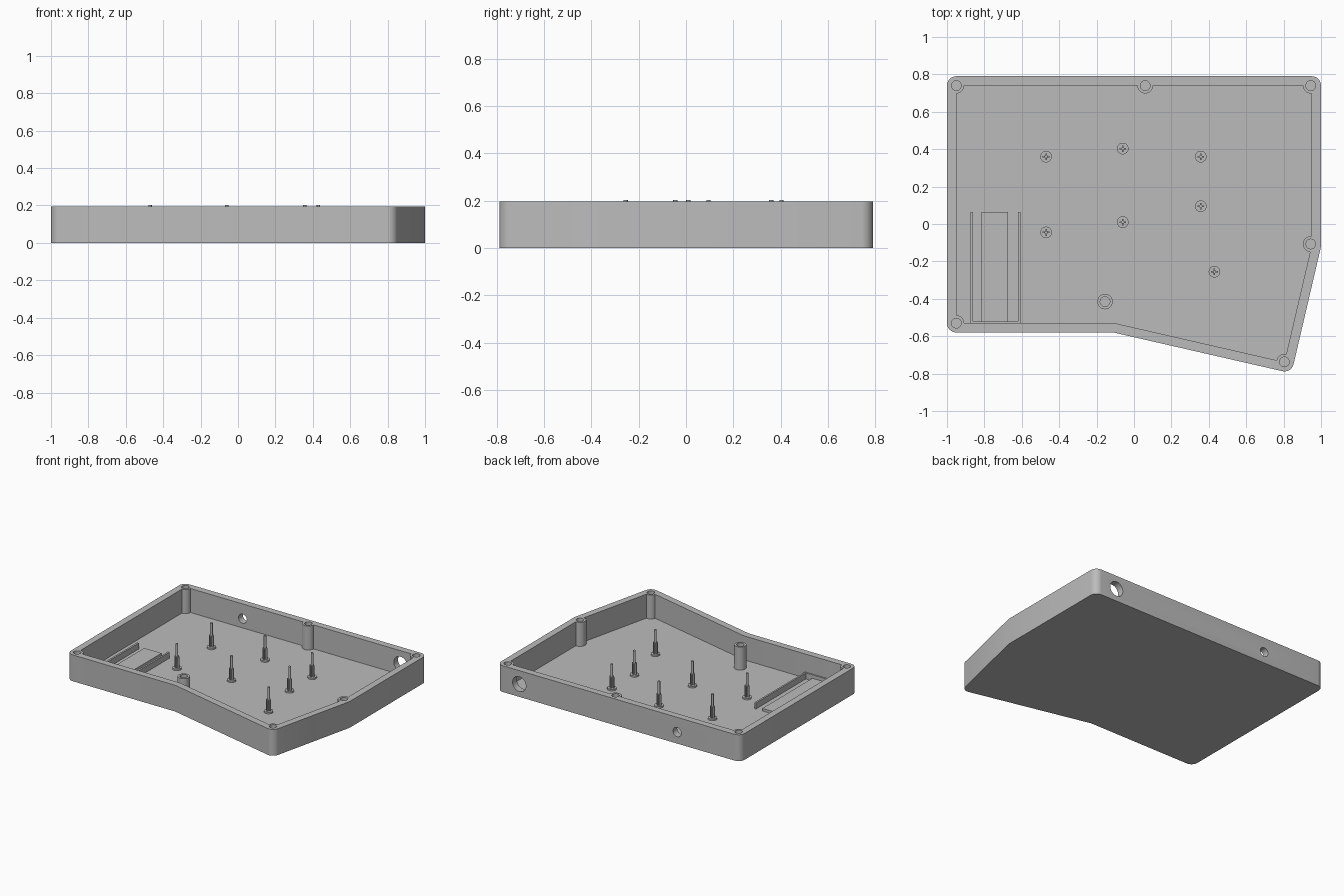
import bpy, bmesh, math
from mathutils import Vector

if "Cube" in bpy.data.objects:
    bpy.data.objects.remove(bpy.data.objects["Cube"])

H, FLOOR, WALL_R, BOSS_R, HOLE_R = 0.195, 0.017, 0.05, 0.042, 0.026

grey = bpy.data.materials.new("plain_grey")
grey.diffuse_color = (0.5, 0.5, 0.5, 1)
grey.use_nodes = True
grey.node_tree.nodes["Principled BSDF"].inputs["Base Color"].default_value = grey.diffuse_color


def finish(bm, name):
    bmesh.ops.recalc_face_normals(bm, faces=bm.faces)
    me = bpy.data.meshes.new(name)
    bm.to_mesh(me)
    bm.free()
    me.materials.append(grey)
    ob = bpy.data.objects.new(name, me)
    bpy.context.collection.objects.link(ob)
    return ob


def prism(name, pts, z0, z1):
    bm = bmesh.new()
    face = bm.faces.new([bm.verts.new((x, y, z0)) for x, y in pts])
    ext = bmesh.ops.extrude_face_region(bm, geom=[face])
    bmesh.ops.translate(bm, vec=(0, 0, z1 - z0),
                        verts=[v for v in ext["geom"] if isinstance(v, bmesh.types.BMVert)])
    return finish(bm, name)


def circle(x, y, r, n=32):
    return [(x + r * math.cos(2 * math.pi * i / n), y + r * math.sin(2 * math.pi * i / n))
            for i in range(n)]


def cylinder(name, x, y, r, z0, z1, n=32):
    return prism(name, circle(x, y, r, n), z0, z1)


def box(name, x0, x1, y0, y1, z0, z1):
    return prism(name, [(x0, y0), (x1, y0), (x1, y1), (x0, y1)], z0, z1)


def rounded(pts, radii, steps=8):
    """Polygon with arcs replacing the corners that have a radius."""
    out = []
    for i, (p, r) in enumerate(zip(pts, radii)):
        p = Vector(p)
        if not r:
            out.append(tuple(p))
            continue
        a = (Vector(pts[i - 1]) - p).normalized()
        b = (Vector(pts[(i + 1) % len(pts)]) - p).normalized()
        half = a.angle(b) / 2
        centre = p + (a + b).normalized() * r / math.sin(half)
        s = p + a * r / math.tan(half) - centre
        e = p + b * r / math.tan(half) - centre
        for k in range(steps + 1):
            t = k / steps
            ang = s.angle(e)
            d = (s * math.sin((1 - t) * ang) + e * math.sin(t * ang)) / math.sin(ang)
            out.append(tuple(centre + d))
    return out


def cut(target, cutter):
    mod = target.modifiers.new("cut", "BOOLEAN")
    mod.operation, mod.solver, mod.object = "DIFFERENCE", "EXACT", cutter
    bpy.context.view_layer.objects.active = target
    bpy.ops.object.modifier_apply(modifier=mod.name)
    bpy.data.objects.remove(cutter)


# Case outline and inner cavity outline
outer = [(-1, .79), (1, .79), (1, -.12), (.842, -.798), (-.11, -.58), (-1, -.58)]
inner = [(-.95, .74), (.95, .74), (.95, -.114), (.804, -.738), (-.104, -.53), (-.95, -.53)]
bosses = [(-.95, .74), (.06, .74), (.945, .74), (.945, -.107), (.804, -.737), (-.95, -.53)]

case = prism("case", rounded(outer, [WALL_R, WALL_R, 0, WALL_R, 0, WALL_R]), 0, H)
cavity = prism("cavity", inner, FLOOR, H + 0.1)
for x, y in bosses:                       # screw bosses stay standing in the cavity
    cut(cavity, cylinder("boss_cutter", x, y, BOSS_R, -0.1, H + 0.2))
cut(case, cavity)
for x, y in bosses:                       # screw holes
    cut(case, cylinder("hole_cutter", x, y, HOLE_R, 0.03, H + 0.1, 24))

# Round cable openings in the back wall
for x, z, r in [(.816, .095, .055), (-.48, .085, .034)]:
    port = cylinder("port_cutter", 0, 0, r, -0.1, 0.1)
    port.rotation_euler.x = math.pi / 2
    port.location = (x, .79, z)
    bpy.context.view_layer.update()
    cut(case, port)

# Free-standing screw post
post = cylinder("screw_post", -.155, -.415, .041, FLOOR - .005, .188)
cut(post, cylinder("hole_cutter", -.155, -.415, HOLE_R, .03, .3, 24))

# Battery tray: two rails, end stop and raised pad
Z = FLOOR - .004
box("tray_rail_left", -.873, -.86, -.535, .065, Z, .062)
box("tray_rail_right", -.62, -.607, -.535, .065, Z, .062)
box("tray_stop", -.862, -.618, -.535, -.52, Z, .0615)
box("tray_pad", -.815, -.673, -.522, .065, Z, .036)

# Support pins: base disc, ribbed lower shaft, thin tip
pins = [(-.47, .36), (-.06, .403), (.357, .36), (.357, .095),
        (-.06, .01), (-.47, -.045), (.43, -.255)]
for x, y in pins:
    cylinder("pin_base", x, y, .031, Z, .028, 24)
    box("pin_rib_x", x - .018, x + .018, y - .004, y + .004, .02, .11)
    box("pin_rib_y", x - .004, x + .004, y - .018, y + .018, .02, .1095)
    cylinder("pin_tip", x, y, .009, .02, .203, 16)

# Smooth curved sides, keep hard edges
bpy.ops.object.select_all(action="SELECT")
bpy.context.view_layer.objects.active = case
bpy.ops.object.shade_smooth_by_angle(angle=math.radians(30))
